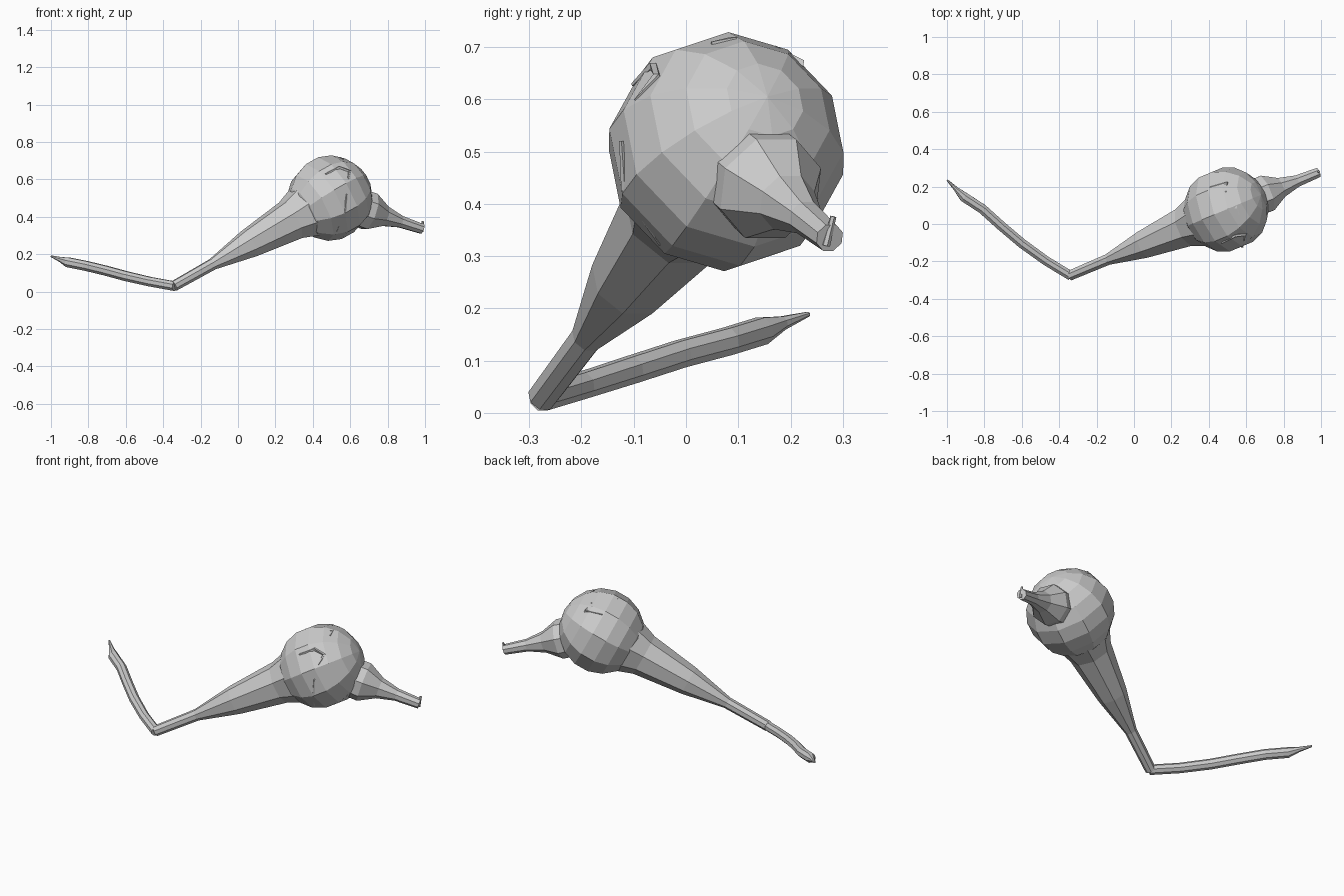
import bpy, bmesh, math
from mathutils import Vector

if "Cube" in bpy.data.objects:
    bpy.data.objects.remove(bpy.data.objects["Cube"])

C = Vector((0.492, 0.077, 0.5))       # bulb centre
ELBOW = Vector((-0.342, -0.275, 0.03))
TIP = Vector((0.985, 0.275, 0.335))
R = 0.229


def tube(name, pts, radii, sides=8, phase=0.5):
    """Capped faceted tube through points with a radius at each one."""
    pts = [Vector(p) for p in pts]
    bm = bmesh.new()
    rings = []
    for i, (p, r) in enumerate(zip(pts, radii)):
        t = (pts[min(i + 1, len(pts) - 1)] - pts[max(i - 1, 0)]).normalized()
        u = t.cross(Vector((0, 0, 1))).normalized()
        v = u.cross(t)
        ring = []
        for k in range(sides):
            a = 2 * math.pi * (k + phase) / sides
            ring.append(bm.verts.new(p + r * (u * math.cos(a) + v * math.sin(a))))
        rings.append(ring)
    for a, b in zip(rings, rings[1:]):
        for k in range(sides):
            j = (k + 1) % sides
            bm.faces.new((a[k], a[j], b[j], b[k]))
    bm.faces.new(rings[0])
    bm.faces.new(rings[-1])
    bmesh.ops.recalc_face_normals(bm, faces=bm.faces)
    me = bpy.data.meshes.new(name)
    bm.to_mesh(me)
    bm.free()
    ob = bpy.data.objects.new(name, me)
    bpy.context.collection.objects.link(ob)
    return ob


def on_bulb(x, y, z):
    """Point on the bulb in the given direction from its centre."""
    return C + (Vector((x, y, z)) - C).normalized() * (R * 0.965)


# Round bulb, its pole lined up with the long neck
axis = (C - ELBOW).normalized()
bpy.ops.mesh.primitive_uv_sphere_add(segments=10, ring_count=9, radius=R, location=C)
bulb = bpy.context.object
bulb.name = "bulb"
bulb.rotation_mode = 'QUATERNION'
bulb.rotation_quaternion = axis.to_track_quat('Z', 'Y')

# Long flared neck down to the elbow
ts = [0, 0.247, 0.48, 0.747, 0.84, 0.95]
tube("long_neck", [ELBOW.lerp(C, t) for t in ts],
     [0.029, 0.032, 0.08, 0.115, 0.15, 0.15])

# Short flared spout on the other side
ts = [0.3, 0.43, 0.59, 0.765, 1.0]
tube("short_spout", [C.lerp(TIP, t) for t in ts],
     [0.105, 0.107, 0.058, 0.034, 0.028])

# Small peg at the spout end
tube("spout_peg", [(0.985, 0.268, 0.32), (0.988, 0.282, 0.376)], [0.008, 0.006], 6)

# Curved stem from the elbow to its pointed end
stem = [(-0.338, -0.277, 0.029), (-0.47, -0.197, 0.053), (-0.60, -0.103, 0.083),
        (-0.71, -0.01, 0.113), (-0.81, 0.08, 0.137), (-0.91, 0.145, 0.157),
        (-0.95, 0.185, 0.172), (-0.998, 0.234, 0.189)]
tube("curved_stem", stem, [0.027, 0.027, 0.028, 0.028, 0.028, 0.028, 0.014, 0.005])

# Thin raised creases on the bulb surface
creases = [
    [(0.47, -0.09, 0.62), (0.54, -0.06, 0.66), (0.60, -0.06, 0.65), (0.59, -0.10, 0.60)],
    [(0.40, 0.05, 0.71), (0.55, 0.09, 0.71), (0.56, 0.05, 0.70)],
    [(0.40, 0.20, 0.67), (0.50, 0.22, 0.67), (0.49, 0.17, 0.70)],
    [(0.58, -0.12, 0.52), (0.57, -0.11, 0.43), (0.53, -0.05, 0.32)],
]
for i, path in enumerate(creases):
    tube(f"crease_{i + 1}", [on_bulb(*p) for p in path],
         [0.004] + [0.009] * (len(path) - 2) + [0.004], 4)
